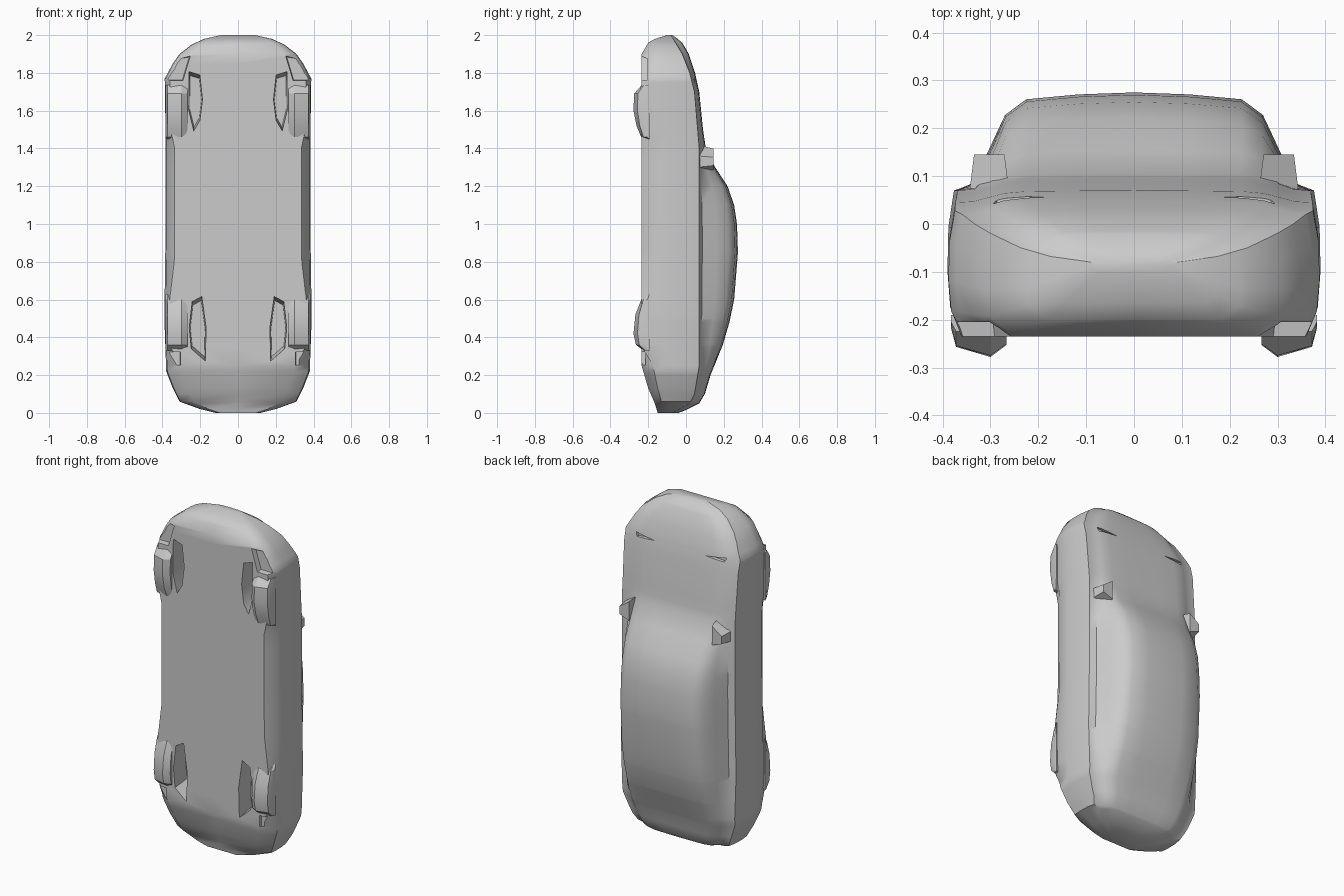
import bpy, bmesh, math

cube = bpy.data.objects.get("Cube")
if cube:
    bpy.data.objects.remove(cube, do_unlink=True)

grey = bpy.data.materials.new("plain grey")
grey.use_nodes = True
grey.diffuse_color = (0.6, 0.6, 0.6, 1)
grey.node_tree.nodes["Principled BSDF"].inputs["Base Color"].default_value = (0.6, 0.6, 0.6, 1)


def interp(table, z):
    for (z0, v0), (z1, v1) in zip(table, table[1:]):
        if z <= z1:
            return v0 + (v1 - v0) * (z - z0) / (z1 - z0)
    return table[-1][1]


def loft(bm, rings):
    """Skin a row of closed rings and cap both ends."""
    rows = [[bm.verts.new(p) for p in ring] for ring in rings]
    n = len(rows[0])
    for a, b in zip(rows, rows[1:]):
        for i in range(n):
            j = (i + 1) % n
            bm.faces.new((a[i], a[j], b[j], b[i]))
    bm.faces.new(rows[0])
    bm.faces.new(rows[-1])


def finish(bm, name, angle=40):
    bmesh.ops.recalc_face_normals(bm, faces=bm.faces)
    me = bpy.data.meshes.new(name)
    bm.to_mesh(me)
    bm.free()
    me.materials.append(grey)
    ob = bpy.data.objects.new(name, me)
    bpy.context.collection.objects.link(ob)
    smooth(ob, angle)
    return ob


def smooth(ob, angle):
    bpy.ops.object.select_all(action='DESELECT')
    ob.select_set(True)
    bpy.context.view_layer.objects.active = ob
    bpy.ops.object.shade_smooth_by_angle(angle=math.radians(angle))


def prism(bm, poly, y0, y1, scale, side):
    """Outline in x and z, pushed along y and scaled at the far end."""
    cx = sum(p[0] for p in poly) / len(poly)
    cz = sum(p[1] for p in poly) / len(poly)
    near = [(side * x, y0, z) for x, z in poly]
    far = [(side * (cx + (x - cx) * scale), y1, cz + (z - cz) * scale) for x, z in poly]
    loft(bm, [near, far])


# Body outline curves along its length (z)
top = [(0, -.04), (.015, 0), (.05, .07), (.1, .1), (.2, .13), (.36, .195), (.48, .23),
       (.6, .255), (.85, .275), (1.0, .27), (1.1, .255), (1.2, .22), (1.3, .155),
       (1.4, .105), (1.5, .09), (1.7, .07), (1.8, .048), (1.9, .015), (1.96, -.02), (2, -.07)]
bottom = [(0, -.15), (.05, -.165), (.13, -.2), (.25, -.235), (1.9, -.235),
          (1.96, -.2), (1.98, -.165), (2, -.1)]
belt = [(0, -.07), (.05, .02), (.1, .045), (.25, .07), (1.4, .07), (1.7, .045),
        (1.8, .02), (1.9, -.02), (2, -.08)]
width = [(0, .12), (.02, .2), (.06, .31), (.13, .345), (.22, .38), (.5, .39), (1, .383),
         (1.45, .383), (1.77, .388), (1.85, .345), (1.9, .31), (1.95, .245), (1.98, .18), (2, .09)]
floor = [(0, .8), (.06, .75), (.25, .78), (.35, .93), (.6, .93), (.8, .875),
         (1.4, .875), (1.5, .93), (1.75, .93), (1.9, .8), (2, .8)]
# Cabin and bonnet section: width share, height share above the belt
upper = [(.87, .08), (.78, .45), (.70, .77), (.585, .93), (.3, .98)]

stations = sorted({z for t in (top, bottom, belt, width, floor) for z, _ in t})
rings = []
for z in stations:
    yt, yb, yk = interp(top, z), interp(bottom, z), interp(belt, z)
    w, f, low = interp(width, z), interp(floor, z), yk - yb
    half = [(0, yb), (w * f, yb), (w * .985, yb + .2 * low), (w, yb + .45 * low),
            (w * .995, yk - .25 * low), (w * .965, yk)]
    half += [(w * a, yk + b * (yt - yk)) for a, b in upper]
    half.append((0, yt))
    ring = half + [(-x, y) for x, y in half[-2:0:-1]]
    rings.append([(x, y, z) for x, y in ring])
bm = bmesh.new()
loft(bm, rings)
body = finish(bm, "car_body")

# Hollows beside the wheels, corner notches and lamp slits
cuts = [
    ([(.19, .63), (.245, .60), (.262, .45), (.25, .33), (.17, .26), (.165, .45)], -.3, -.13, .8),
    ([(.20, 1.80), (.262, 1.82), (.264, 1.60), (.235, 1.48), (.20, 1.54), (.185, 1.66)], -.3, -.13, .8),
    ([(.24, 1.90), (.30, 1.89), (.42, 1.80), (.42, 1.75), (.285, 1.75)], -.3, -.205, .8),
    ([(.30, .325), (.30, .25), (.42, .25), (.42, .325)], -.3, -.215, .9),
    ([(.16, 1.755), (.30, 1.77), (.29, 1.745)], .12, .035, .9),
]
bm = bmesh.new()
for poly, y0, y1, scale in cuts:
    for side in (1, -1):
        prism(bm, poly, y0, y1, scale, side)
cutter = finish(bm, "hollow_cutter")
cutter.hide_render = True
mod = body.modifiers.new("hollows", 'BOOLEAN')
mod.operation = 'DIFFERENCE'
mod.solver = 'EXACT'
mod.object = cutter
bpy.context.view_layer.objects.active = body
bpy.ops.object.modifier_apply(modifier=mod.name)
bpy.data.objects.remove(cutter, do_unlink=True)
smooth(body, 40)

# Wheels: low bulges standing out from the underside
rear = [(.63, -.2), (.60, -.237), (.52, -.268), (.42, -.278), (.36, -.265), (.33, -.225), (.33, -.19)]
front = [(1.45, -.2), (1.46, -.237), (1.52, -.262), (1.60, -.278), (1.69, -.275), (1.735, -.235), (1.735, -.19)]
for place, outline in (("rear", rear), ("front", front)):
    for label, side in (("left", 1), ("right", -1)):
        bm = bmesh.new()
        loft(bm, [[(side * x, -.19 + (y + .19) * k, z) for z, y in outline]
                  for x, k in ((.267, .72), (.30, 1), (.372, .76), (.383, .3))])
        finish(bm, f"{place}_wheel_{label}", 25)

# Door mirrors at the foot of the windscreen
for label, side in (("left", 1), ("right", -1)):
    bm = bmesh.new()
    prism(bm, [(.26, 1.27), (.345, 1.30), (.345, 1.36), (.26, 1.42)], .06, .145, .75, side)
    finish(bm, f"door_mirror_{label}", 30)
